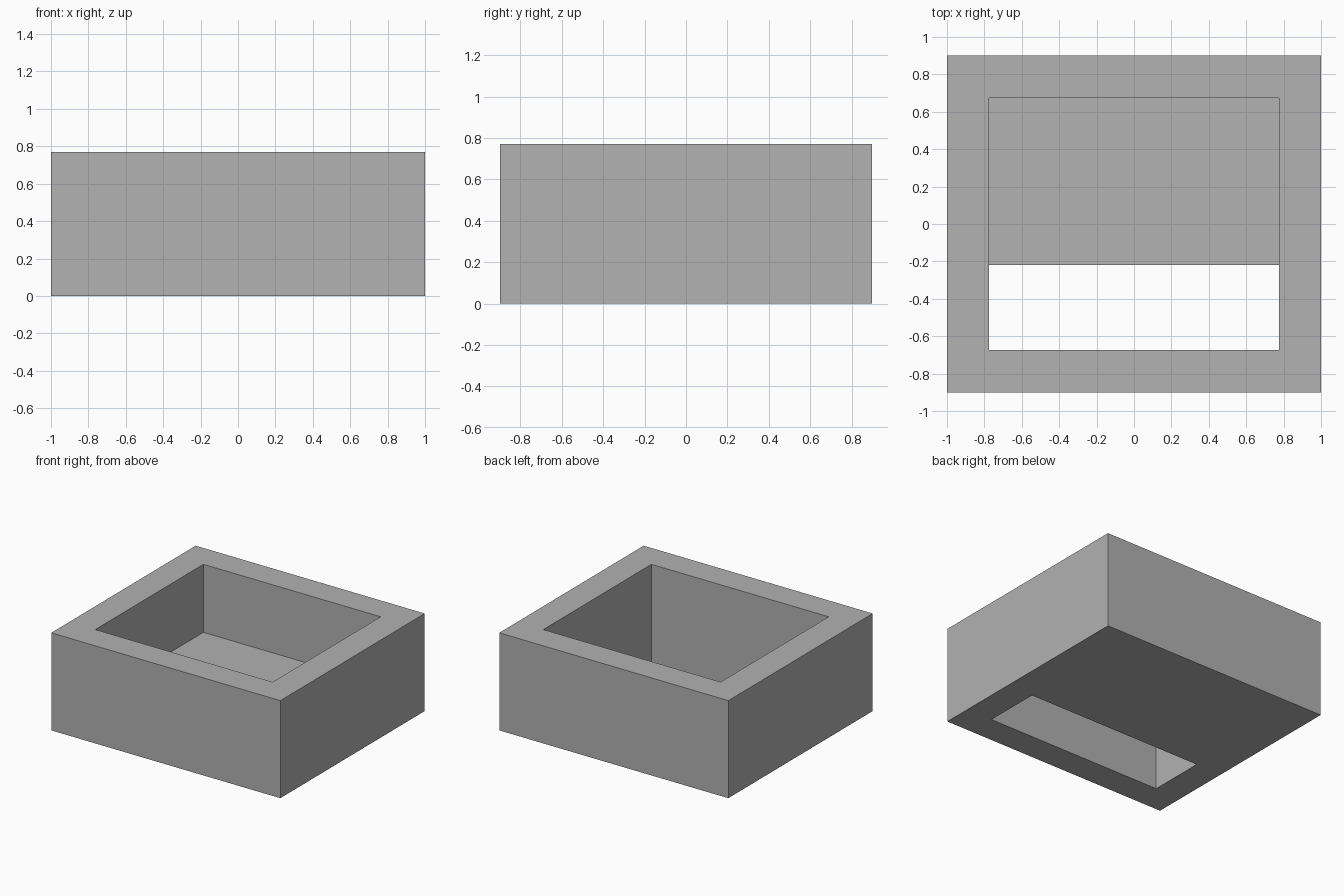
import bpy
import bmesh
from mathutils import Vector

if "Cube" in bpy.data.objects:
    bpy.data.objects.remove(bpy.data.objects["Cube"], do_unlink=True)

HALF_X, HALF_Y, HEIGHT = 1.0, 0.9, 0.77
WALL, FLOOR = 0.226, 0.233
SLOT_BACK = -0.22

grey = bpy.data.materials.new("plain_grey")
grey.use_nodes = True
colour = (0.445, 0.445, 0.445, 1)
grey.diffuse_color = colour
grey.node_tree.nodes["Principled BSDF"].inputs["Base Color"].default_value = colour


def extrude_profile(name, profile, half_width):
    """Extrude a (y, z) profile along x, centred on x = 0."""
    bm = bmesh.new()
    face = bm.faces.new([bm.verts.new((-half_width, y, z)) for y, z in profile])
    result = bmesh.ops.extrude_face_region(bm, geom=[face])
    moved = [g for g in result["geom"] if isinstance(g, bmesh.types.BMVert)]
    bmesh.ops.translate(bm, verts=moved, vec=Vector((2 * half_width, 0, 0)))
    bmesh.ops.recalc_face_normals(bm, faces=bm.faces)
    mesh = bpy.data.meshes.new(name)
    bm.to_mesh(mesh)
    bm.free()
    mesh.materials.append(grey)
    obj = bpy.data.objects.new(name, mesh)
    bpy.context.collection.objects.link(obj)
    return obj


# Solid outer block
box = extrude_profile("open_box", [(-HALF_Y, 0), (HALF_Y, 0),
                                   (HALF_Y, HEIGHT), (-HALF_Y, HEIGHT)], HALF_X)

# Stepped cutter: deep pocket from the top, with a slot through the floor at the front
inner = HALF_Y - WALL
over = 0.2
cutter = extrude_profile("pocket_cutter", [
    (-inner, -over), (SLOT_BACK, -over), (SLOT_BACK, FLOOR),
    (inner, FLOOR), (inner, HEIGHT + over), (-inner, HEIGHT + over)], HALF_X - WALL)
cutter.hide_render = True

# Cut the pocket and slot, then discard the cutter
cut = box.modifiers.new("pocket", 'BOOLEAN')
cut.operation = 'DIFFERENCE'
cut.solver = 'EXACT'
cut.object = cutter
bpy.context.view_layer.objects.active = box
bpy.ops.object.modifier_apply(modifier=cut.name)
bpy.data.objects.remove(cutter, do_unlink=True)
